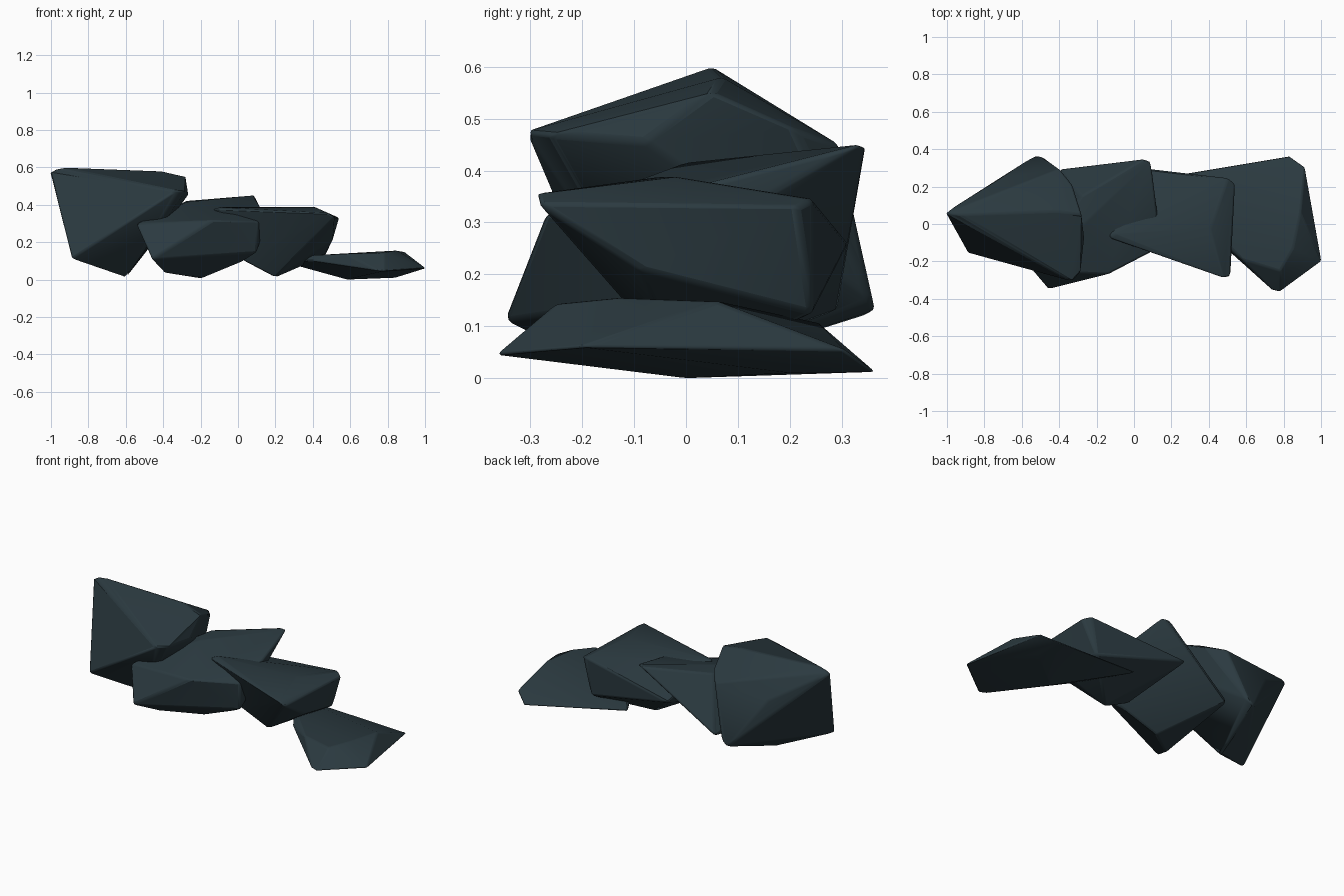
import bpy
import bmesh
import math

# Remove the default cube only
default_cube = bpy.data.objects.get("Cube")
if default_cube:
    bpy.data.objects.remove(default_cube, do_unlink=True)

# Single dark slate colour
slate = bpy.data.materials.new("dark_slate_stone")
slate.use_nodes = True
slate_colour = (0.024, 0.042, 0.051, 1.0)
slate.diffuse_color = slate_colour
shader = next(node for node in slate.node_tree.nodes if node.type == "BSDF_PRINCIPLED")
shader.inputs["Base Color"].default_value = slate_colour
shader.inputs["Roughness"].default_value = 0.9


def make_rock(name, corners, bevel_width):
    """Wrap a convex hull around the corners and chip its edges with a bevel."""
    bm = bmesh.new()
    for corner in corners:
        bm.verts.new(corner)
    hull = bmesh.ops.convex_hull(bm, input=bm.verts[:], use_existing_faces=False)
    inner = set(hull["geom_interior"]) | set(hull["geom_unused"])
    loose = [item for item in inner if isinstance(item, bmesh.types.BMVert)]
    bmesh.ops.delete(bm, geom=loose, context="VERTS")
    # Merge nearly flat neighbouring facets into larger planes
    bmesh.ops.dissolve_limit(bm, angle_limit=math.radians(4),
                             verts=bm.verts[:], edges=bm.edges[:])
    bmesh.ops.recalc_face_normals(bm, faces=bm.faces[:])

    mesh = bpy.data.meshes.new(name)
    bm.to_mesh(mesh)
    bm.free()
    mesh.materials.append(slate)
    rock = bpy.data.objects.new(name, mesh)
    bpy.context.collection.objects.link(rock)

    bevel = rock.modifiers.new("chipped_edges", "BEVEL")
    bevel.width = bevel_width
    bevel.segments = 2
    bevel.limit_method = "ANGLE"
    bevel.angle_limit = math.radians(20)

    bpy.ops.object.select_all(action="DESELECT")
    rock.select_set(True)
    bpy.context.view_layer.objects.active = rock
    bpy.ops.object.shade_smooth_by_angle(angle=math.radians(25))
    return rock


# Tall boulder at the right-hand end
make_rock("tall_boulder", [
    (-1.01, 0.06, 0.585), (-0.93, 0.05, 0.6), (-0.41, 0.07, 0.58),
    (-0.28, 0.05, 0.55), (-0.265, -0.08, 0.455), (-0.285, -0.26, 0.47),
    (-0.33, -0.31, 0.475), (-0.89, -0.155, 0.11), (-0.84, -0.13, 0.09),
    (-0.6, 0.0, 0.01), (-0.53, 0.365, 0.125), (-0.49, 0.36, 0.15),
    (-0.72, 0.24, 0.41), (-0.4, 0.295, 0.45), (-0.33, 0.21, 0.48),
], 0.01)

# Broad boulder leaning against the tall one
make_rock("broad_boulder", [
    (0.05, 0.35, 0.445), (0.09, 0.335, 0.45), (0.125, 0.06, 0.38),
    (0.11, -0.14, 0.31), (0.125, -0.08, 0.22), (0.1, -0.12, 0.145),
    (0.03, -0.07, 0.1), (-0.14, -0.27, 0.315), (-0.545, -0.25, 0.3),
    (-0.46, -0.35, 0.11), (-0.39, -0.2, 0.035), (-0.2, -0.05, 0.005),
    (-0.4, 0.295, 0.13), (-0.28, 0.15, 0.42), (-0.27, 0.0, 0.415),
], 0.01)

# Wedge-shaped boulder in the middle
make_rock("wedge_boulder", [
    (-0.135, -0.075, 0.378), (-0.1, -0.055, 0.387), (0.41, -0.02, 0.388),
    (0.48, -0.29, 0.355), (0.515, -0.285, 0.335), (0.54, 0.215, 0.33),
    (0.5, 0.245, 0.345), (0.465, 0.245, 0.125), (0.505, -0.09, 0.21),
    (0.2, 0.0, 0.01), (-0.1, 0.315, 0.26), (0.03, -0.02, 0.1),
], 0.01)

# Low flat slab at the left-hand end
make_rock("flat_slab", [
    (1.005, -0.2, 0.06), (0.78, -0.365, 0.045), (0.74, -0.355, 0.05),
    (0.915, 0.305, 0.055), (0.83, 0.365, 0.012), (0.2, 0.26, 0.105),
    (0.4, -0.05, 0.1), (0.4, 0.0, 0.13), (0.58, 0.0, 0.0),
    (0.84, 0.2, 0.01), (0.58, -0.19, 0.138), (0.78, -0.25, 0.143),
    (0.85, -0.13, 0.155), (0.89, 0.06, 0.148),
], 0.008)
